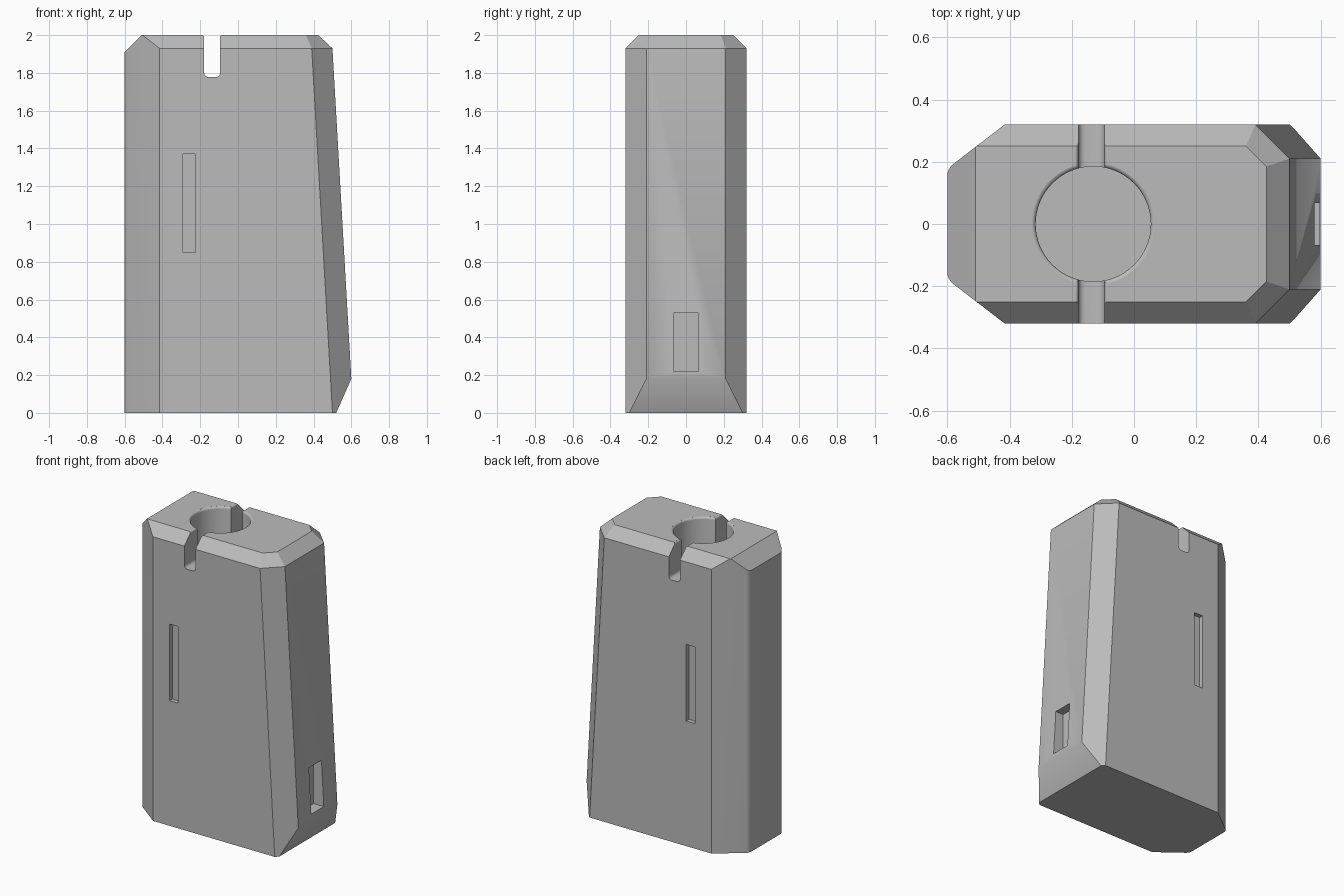
import bpy, bmesh, math
from mathutils import Vector

if "Cube" in bpy.data.objects:
    bpy.data.objects.remove(bpy.data.objects["Cube"])

grey = bpy.data.materials.new("matte grey")
grey.use_nodes = True
COLOUR = (0.5, 0.5, 0.5, 1)
grey.diffuse_color = COLOUR
grey.node_tree.nodes["Principled BSDF"].inputs["Base Color"].default_value = COLOUR

CENTRE = Vector((0, 0, 1))


def finish(name, bm):
    bmesh.ops.recalc_face_normals(bm, faces=bm.faces)
    mesh = bpy.data.meshes.new(name)
    bm.to_mesh(mesh)
    bm.free()
    mesh.materials.append(grey)
    obj = bpy.data.objects.new(name, mesh)
    bpy.context.collection.objects.link(obj)
    return obj


def block(bm, lo, hi):
    lo, hi = Vector(lo), Vector(hi)
    verts = bmesh.ops.create_cube(bm, size=1)["verts"]
    for v in verts:
        v.co = (lo + hi) / 2 + v.co * (hi - lo)


def slice_off(bm, a, b, c):
    """Cut away everything beyond the plane through three points."""
    a, b, c = Vector(a), Vector(b), Vector(c)
    n = (b - a).cross(c - a).normalized()
    if n.dot(CENTRE - a) > 0:
        n = -n
    geom = bm.verts[:] + bm.edges[:] + bm.faces[:]
    bmesh.ops.bisect_plane(bm, geom=geom, dist=1e-5, plane_co=a, plane_no=n, clear_outer=True)
    bmesh.ops.holes_fill(bm, edges=[e for e in bm.edges if e.is_boundary], sides=0)


# Body: a block with chamfered corners
bm = bmesh.new()
block(bm, (-0.6, -0.32, 0), (0.6, 0.32, 2))
for s in (-1, 1):
    slice_off(bm, (-0.6, s * 0.178, 0), (-0.415, s * 0.32, 0), (-0.6, s * 0.178, 1))

# Soften the narrow end's upright edges
soft = [e for e in bm.edges
        if all(v.co.x < -0.599 for v in e.verts) and abs(e.verts[0].co.z - e.verts[1].co.z) > 1]
bmesh.ops.bevel(bm, geom=soft, offset=0.022, segments=4, profile=0.5, affect='EDGES')

# Leaning side, undercut foot and top chamfers
slice_off(bm, (0.5, 0, 1.93), (0.6, 0, 0.18), (0.5, 1, 1.93))
slice_off(bm, (0.6, 0, 0.18), (0.52, 0, 0), (0.6, 1, 0.18))
for s in (-1, 1):
    slice_off(bm, (0.39, s * 0.32, 1.93), (0.5, s * 0.32, 0), (0.5, s * 0.21, 1.93))
    slice_off(bm, (0, s * 0.32, 1.93), (0, s * 0.25, 2), (1, s * 0.25, 2))
    slice_off(bm, (0.39, s * 0.32, 1.93), (0.5, s * 0.21, 1.93), (0.36, s * 0.25, 2))
slice_off(bm, (0.5, 0, 1.93), (0.425, 0, 2), (0.5, 1, 1.93))
slice_off(bm, (-0.6, 0, 1.91), (-0.51, 0, 2), (-0.6, 1, 1.91))
body = finish("body", bm)

# Round bore with a softly flared lip
LIP, RADIUS = 0.014, 0.185
profile = [(0, 0.02), (RADIUS, 0.02)]
for i in range(6):
    a = math.radians(i * 16)
    profile.append((RADIUS + LIP * (1 - math.cos(a)), 2 - LIP + LIP * math.sin(a)))
profile += [(profile[-1][0], 2.1), (0, 2.1)]
bm = bmesh.new()
pts = [bm.verts.new((-0.131 + r, 0, z)) for r, z in profile]
edges = [bm.edges.new(p) for p in zip(pts, pts[1:])]
bmesh.ops.spin(bm, geom=pts + edges, cent=(-0.131, 0, 0), axis=(0, 0, 1), angle=math.tau, steps=64)
bmesh.ops.remove_doubles(bm, verts=bm.verts, dist=1e-4)
cutters = [finish("bore_cutter", bm)]

# Cross slot with rounded floor corners and rounded upper lips
SLOT_X, HALF, FLOOR, ROUND = -0.137, 0.042, 1.778, 0.022
half_profile = []
for i in range(6):
    a = math.radians(i * 18)
    half_profile.append((HALF - ROUND + ROUND * math.sin(a), FLOOR + ROUND - ROUND * math.cos(a)))
for i in range(5):
    a = math.radians(i * 20)
    half_profile.append((HALF + 0.01 * (1 - math.cos(a)), 1.99 + 0.01 * math.sin(a)))
half_profile.append((half_profile[-1][0], 2.1))
outline = half_profile + [(-x, z) for x, z in reversed(half_profile)]
bm = bmesh.new()
face = bm.faces.new([bm.verts.new((SLOT_X + x, -0.5, z)) for x, z in outline])
new = bmesh.ops.extrude_face_region(bm, geom=[face])["geom"]
bmesh.ops.translate(bm, vec=(0, 1, 0), verts=[g for g in new if isinstance(g, bmesh.types.BMVert)])
cutters.append(finish("slot_cutter", bm))

# Shallow window recesses front and back, and the charging port
bm = bmesh.new()
for s in (-1, 1):
    block(bm, (-0.29, s * 0.36 - 0.07, 0.85), (-0.225, s * 0.36 + 0.07, 1.37))
block(bm, (0.52, -0.067, 0.22), (0.7, 0.067, 0.53))
cutters.append(finish("recess_cutter", bm))

bpy.context.view_layer.objects.active = body
for cutter in cutters:
    cutter.hide_render = True
    mod = body.modifiers.new("cut", 'BOOLEAN')
    mod.operation = 'DIFFERENCE'
    mod.solver = 'EXACT'
    mod.object = cutter
    bpy.ops.object.modifier_apply(modifier=mod.name)
    bpy.data.objects.remove(cutter)

bpy.ops.object.select_all(action='DESELECT')
body.select_set(True)
bpy.ops.object.shade_smooth_by_angle(angle=math.radians(30))
